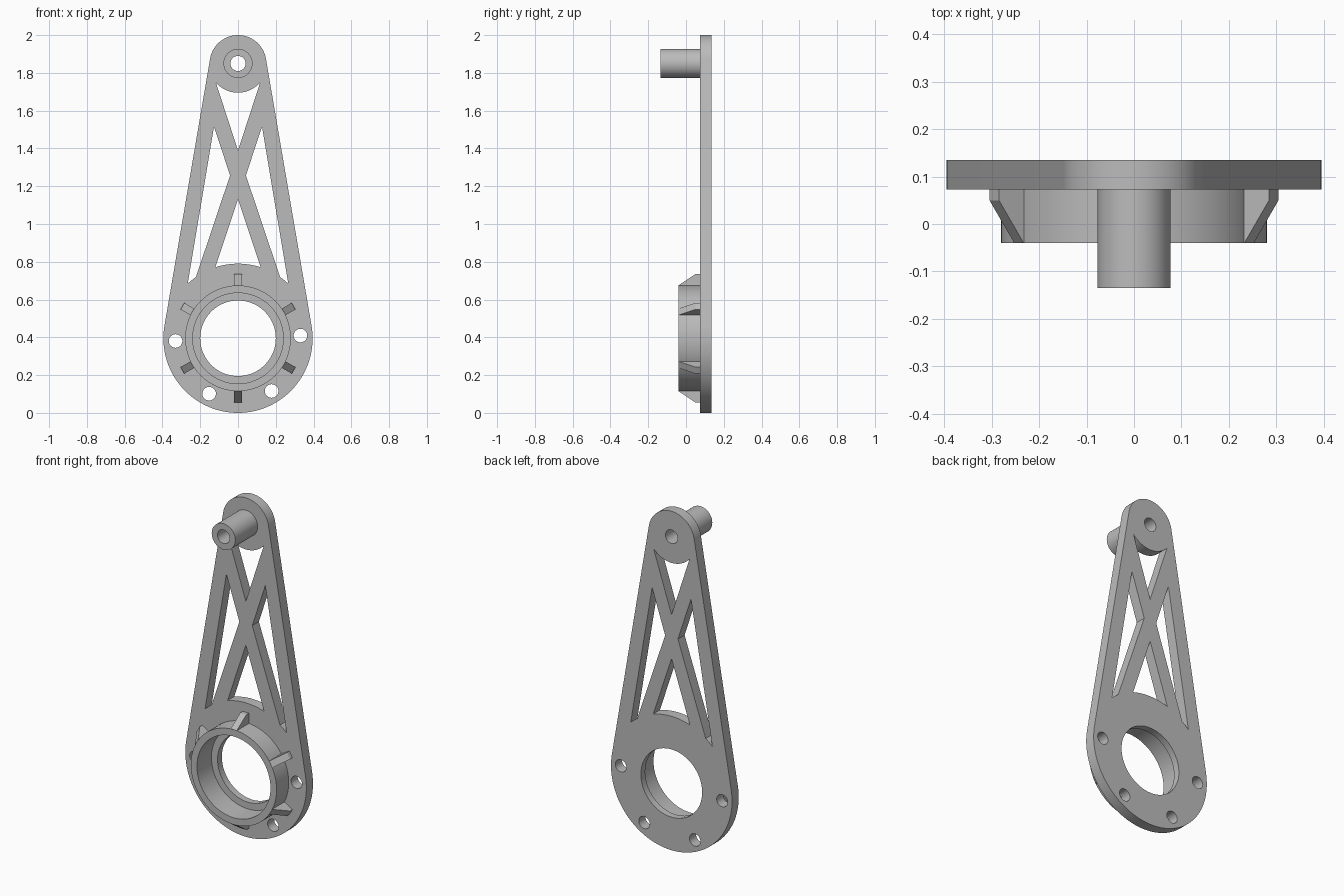
import bpy, bmesh
from math import sin, cos, pi, radians, asin, atan2
from mathutils import Matrix, Vector

cube = bpy.data.objects.get("Cube")
if cube:
    bpy.data.objects.remove(cube, do_unlink=True)

grey = bpy.data.materials.new("plain grey")
grey.use_nodes = True
grey.diffuse_color = (0.5, 0.5, 0.5, 1)
grey.node_tree.nodes["Principled BSDF"].inputs["Base Color"].default_value = (0.5, 0.5, 0.5, 1)

HUB, PIN = (0, 0.395), (0, 1.85)          # centres in (x, z)
HUB_R, PIN_R = 0.395, 0.15
BACK, FACE, SHELF = 0.135, 0.073, 0.095   # depths in y


def arc(centre, r, a0=0.0, a1=2 * pi, n=64):
    """Points on an arc; a full turn leaves out the repeated last point."""
    full = abs(a1 - a0) > 2 * pi - 1e-6
    return [(centre[0] + r * cos(a0 + (a1 - a0) * i / n),
             centre[1] + r * sin(a0 + (a1 - a0) * i / n))
            for i in range(n if full else n + 1)]


def arc_between(centre, r, p, q, n=16):
    """Arc about centre running from the direction of p to that of q."""
    a, b = (atan2(v[1] - centre[1], v[0] - centre[0]) for v in (p, q))
    return arc(centre, r, a, b, n)


def extrude(name, loops, depth, matrix):
    """Filled outline with holes, given thickness about its plane."""
    curve = bpy.data.curves.new(name, "CURVE")
    curve.dimensions = "2D"
    curve.fill_mode = "BOTH"
    curve.extrude = depth / 2
    for loop in loops:
        spline = curve.splines.new("POLY")
        spline.points.add(len(loop) - 1)
        for point, (x, y) in zip(spline.points, loop):
            point.co = (x, y, 0, 1)
        spline.use_cyclic_u = True
    temp = bpy.data.objects.new("outline", curve)
    bpy.context.collection.objects.link(temp)
    bpy.context.view_layer.update()
    graph = bpy.context.evaluated_depsgraph_get()
    mesh = bpy.data.meshes.new_from_object(temp.evaluated_get(graph))
    bpy.data.objects.remove(temp, do_unlink=True)
    bm = bmesh.new()
    bm.from_mesh(mesh)
    bmesh.ops.remove_doubles(bm, verts=bm.verts, dist=1e-5)
    bm.transform(matrix)
    bmesh.ops.recalc_face_normals(bm, faces=bm.faces)
    bm.to_mesh(mesh)
    bm.free()
    mesh.name = name
    mesh.materials.clear()
    mesh.materials.append(grey)
    obj = bpy.data.objects.new(name, mesh)
    bpy.context.collection.objects.link(obj)
    return obj


def upright(name, loops, y0, y1):
    """Outline in the x-z plane, thick from y0 to y1."""
    place = Matrix.Translation((0, (y0 + y1) / 2, 0)) @ Matrix.Rotation(pi / 2, 4, "X")
    return extrude(name, loops, y1 - y0, place)


# Arm plate outline: two circles joined by their tangents
lean = asin((HUB_R - PIN_R) / (PIN[1] - HUB[1]))
outline = arc(PIN, PIN_R, lean, pi - lean, 40) + arc(HUB, HUB_R, pi - lean, 2 * pi + lean, 72)

# Windows between the crossed braces
upper = arc_between(PIN, 0.155, (-0.116, 1.749), (0.116, 1.749)) + [(0, 1.389)]
lower = arc_between(HUB, 0.395, (0.119, 0.77), (-0.119, 0.77)) + [(0, 1.13)]
side = arc_between(HUB, 0.393, (0.267, 0.685), (0.222, 0.717), 6) + [(0.042, 1.257), (0.127, 1.516)]
mirrored = [(-x, z) for x, z in side]

# Bolt holes round the lower half of the hub
bolts = []
for k in range(4):
    a = radians(182.5 + 60 * k)
    spot = (HUB[0] + 0.331 * cos(a), HUB[1] + 0.331 * sin(a))
    bolts.append(arc(spot, 0.036, n=32))

plate = upright("arm_plate", [outline, upper, lower, side, mirrored, arc(HUB, 0.2),
                              arc(PIN, 0.04, n=32)] + bolts, FACE, BACK)

# Bearing pocket sunk into the plate
cutter = upright("pocket_cutter", [arc(HUB, 0.24)], 0.0, SHELF)
cutter.hide_render = True
cutter.hide_viewport = True
pocket = plate.modifiers.new("pocket", "BOOLEAN")
pocket.operation = "DIFFERENCE"
pocket.solver = "EXACT"
pocket.object = cutter
bpy.context.view_layer.update()
graph = bpy.context.evaluated_depsgraph_get()
cut_mesh = bpy.data.meshes.new_from_object(plate.evaluated_get(graph))
plate.modifiers.clear()
plate.data = cut_mesh
bpy.data.objects.remove(cutter, do_unlink=True)

# Bearing collar and hollow pin
parts = [plate,
         upright("bearing_collar", [arc(HUB, 0.28), arc(HUB, 0.24)], -0.04, FACE),
         upright("hollow_pin", [arc(PIN, 0.077, n=48), arc(PIN, 0.04, n=32)], -0.135, FACE)]

# Six gusset ribs round the collar
rib = [(0.27, 0.08), (0.34, 0.08), (0.34, 0.05), (0.28, -0.04), (0.27, -0.03)]
for k in range(6):
    a = radians(30 + 60 * k)
    turn = Matrix.Rotation(-a, 4, "Y")
    place = Matrix.Translation((HUB[0], 0, HUB[1])) @ turn
    parts.append(extrude(f"collar_rib_{k + 1}", [rib], 0.04, place))

# Smooth round walls, crisp edges
bpy.ops.object.select_all(action="DESELECT")
for obj in parts:
    obj.select_set(True)
bpy.context.view_layer.objects.active = plate
bpy.ops.object.shade_smooth_by_angle(angle=radians(30))
